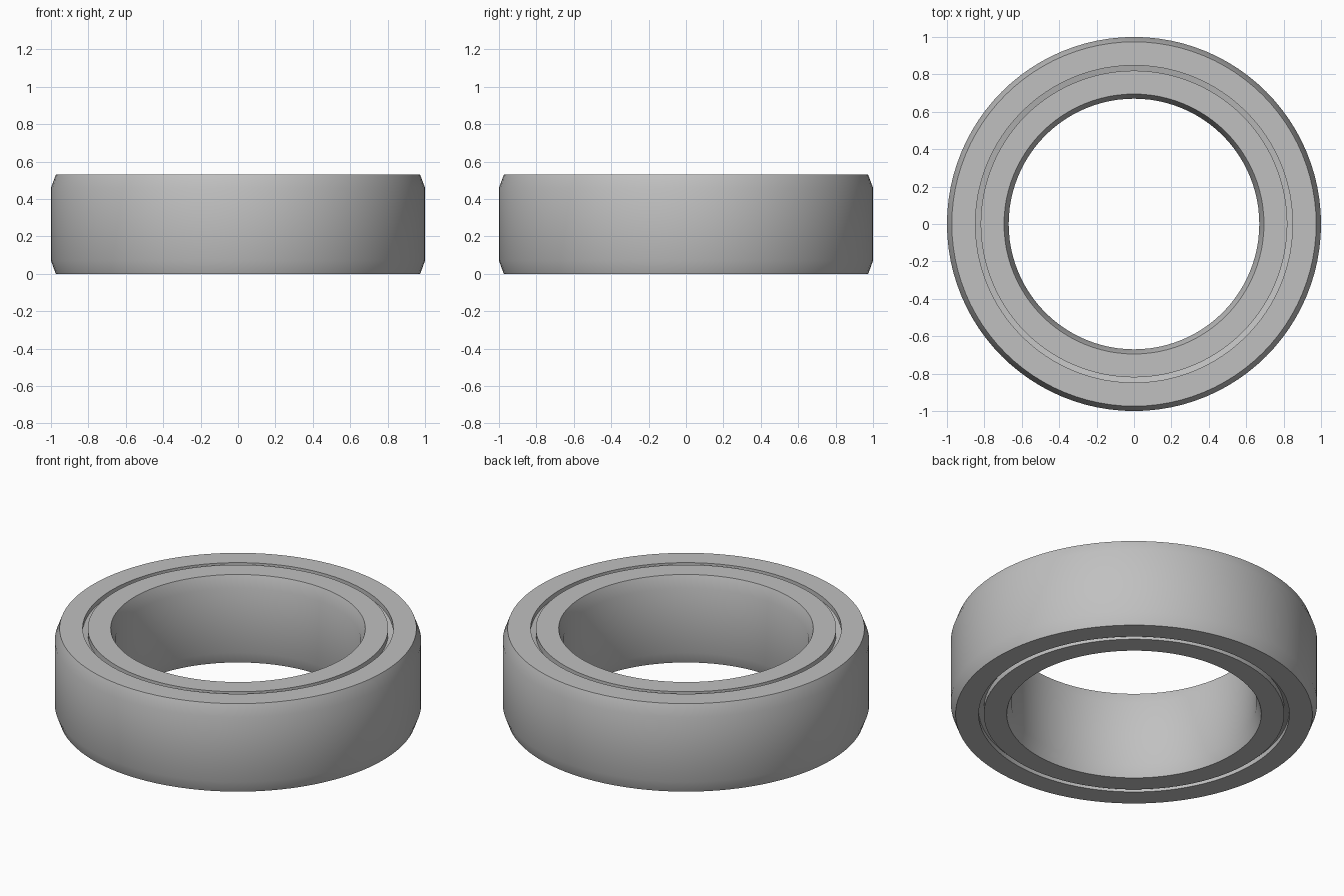
import bpy, bmesh, math

if "Cube" in bpy.data.objects:
    bpy.data.objects.remove(bpy.data.objects["Cube"])

SEGMENTS = 96
HEIGHT = 0.53
CHAMFER = 0.07

steel = bpy.data.materials.new("steel grey")
steel.diffuse_color = (0.53, 0.53, 0.53, 1)
steel.use_nodes = True
steel.node_tree.nodes["Principled BSDF"].inputs["Base Color"].default_value = steel.diffuse_color


def lathe(name, profile):
    """Revolve a closed (radius, height) profile around z."""
    bm = bmesh.new()
    rings = []
    for i in range(SEGMENTS):
        a = 2 * math.pi * i / SEGMENTS
        rings.append([bm.verts.new((r * math.cos(a), r * math.sin(a), z)) for r, z in profile])
    n = len(profile)
    for i in range(SEGMENTS):
        p, q = rings[i], rings[(i + 1) % SEGMENTS]
        for j in range(n):
            k = (j + 1) % n
            bm.faces.new((p[j], q[j], q[k], p[k]))
    bmesh.ops.recalc_face_normals(bm, faces=bm.faces)
    mesh = bpy.data.meshes.new(name)
    bm.to_mesh(mesh)
    bm.free()
    mesh.materials.append(steel)
    obj = bpy.data.objects.new(name, mesh)
    bpy.context.collection.objects.link(obj)
    bpy.ops.object.select_all(action='DESELECT')
    obj.select_set(True)
    bpy.context.view_layer.objects.active = obj
    bpy.ops.object.shade_smooth_by_angle(angle=math.radians(30))


def mirrored(lower):
    """Complete a lower half profile with its mirror image in height."""
    return lower + [(r, HEIGHT - z) for r, z in reversed(lower)]


# Bearing body: chamfered bore and rim, with a shallow seal groove in each face
lathe("bearing_ring", mirrored([
    (0.67, CHAMFER), (0.695, 0), (0.82, 0), (0.82, 0.035),
    (0.848, 0.028), (0.848, 0), (0.974, 0), (1.0, CHAMFER),
]))
